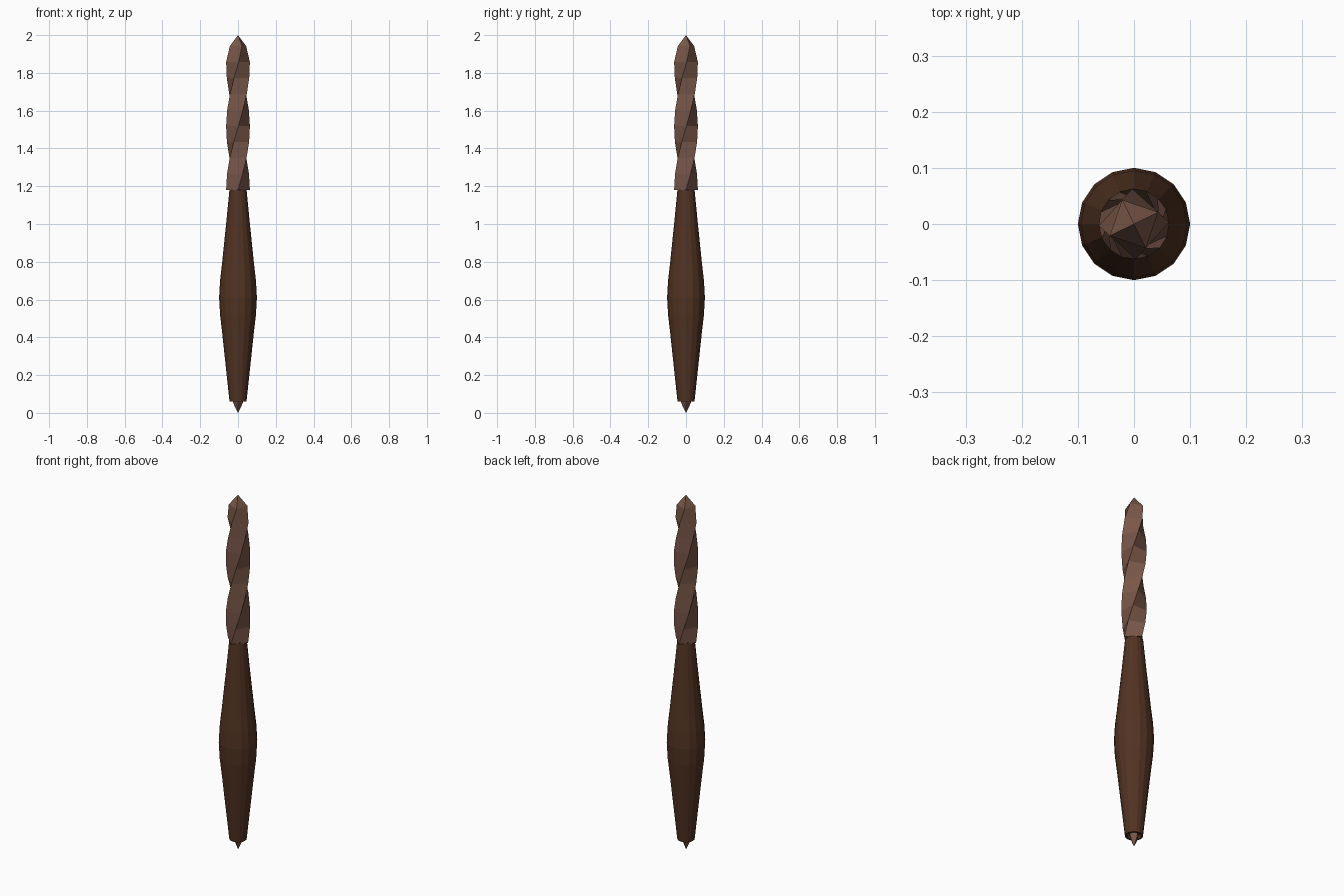
import bpy, bmesh
from math import cos, sin, tau, radians

cube = bpy.data.objects.get("Cube")
if cube:
    bpy.data.objects.remove(cube, do_unlink=True)


def material(name, rgb):
    m = bpy.data.materials.new(name)
    m.use_nodes = True
    m.diffuse_color = (*rgb, 1)
    m.node_tree.nodes["Principled BSDF"].inputs["Base Color"].default_value = (*rgb, 1)
    return m


def loft(name, sides, rings, mat):
    """Skin rings of (radius, z, turn); a zero radius closes to a point."""
    bm = bmesh.new()
    loops = []
    for r, z, turn in rings:
        if r == 0:
            loops.append([bm.verts.new((0, 0, z))] * sides)
        else:
            loops.append([bm.verts.new((r * cos(turn + tau * i / sides),
                                        r * sin(turn + tau * i / sides), z))
                          for i in range(sides)])
    for a, b in zip(loops, loops[1:]):
        for i in range(sides):
            j = (i + 1) % sides
            corners = list(dict.fromkeys((a[i], a[j], b[j], b[i])))
            bm.faces.new(corners)
    for end in (loops[0], loops[-1]):
        if len(set(end)) > 1:
            bm.faces.new(end)
    bmesh.ops.recalc_face_normals(bm, faces=bm.faces)
    mesh = bpy.data.meshes.new(name)
    bm.to_mesh(mesh)
    bm.free()
    mesh.materials.append(mat)
    obj = bpy.data.objects.new(name, mesh)
    bpy.context.collection.objects.link(obj)
    return obj


dark_wood = material("dark wood", (0.083, 0.033, 0.016))
worn_bronze = material("worn bronze", (0.19, 0.095, 0.065))

# Swollen sixteen-sided handle with a shallow socket underneath
profile = [(0.036, 0.08), (0.036, 0.06), (0.045, 0.06), (0.085, 0.435),
           (0.095, 0.52), (0.1, 0.61), (0.095, 0.7), (0.085, 0.787),
           (0.063, 1.0), (0.045, 1.185)]
loft("handle", 16, [(r, z, 0) for r, z in profile], dark_wood)

# Square bit twisted along its length, narrowing into a pyramid point
STEPS, BOTTOM, SHOULDER = 9, 1.18, 1.942
twist = [(0.063 if i < STEPS else 0.048,
          BOTTOM + (SHOULDER - BOTTOM) * i / STEPS,
          radians(206) * i / STEPS) for i in range(STEPS + 1)]
loft("twisted_bit", 4, twist + [(0, 2.0, 0)], worn_bronze)

# Small spike in the socket
loft("bottom_spike", 4, [(0, 0, 0), (0.027, 0.055, 0), (0.027, 0.085, 0)], worn_bronze)
